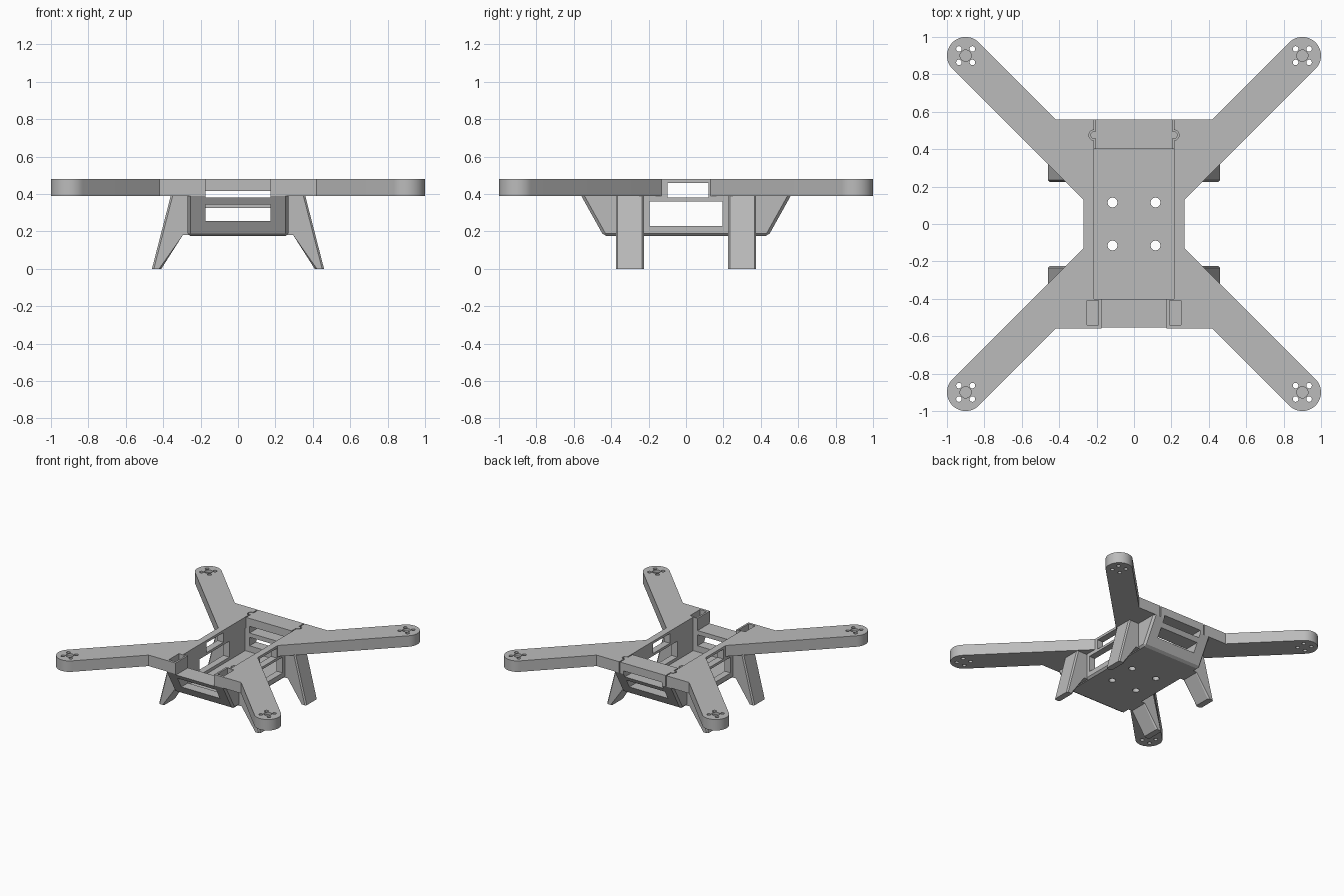
import bpy
import bmesh
import math
from mathutils import Vector, Matrix

if "Cube" in bpy.data.objects:
    bpy.data.objects.remove(bpy.data.objects["Cube"], do_unlink=True)

grey = bpy.data.materials.new("frame grey")
grey.use_nodes = True
grey.diffuse_color = (0.5, 0.5, 0.5, 1)
grey.node_tree.nodes["Principled BSDF"].inputs["Base Color"].default_value = (0.5, 0.5, 0.5, 1)

PLATE_LOW, PLATE_TOP, TUB_LOW = 0.39, 0.48, 0.175
SIDES = (-1, 1)


def prism(bm, points, low, high, axis="z"):
    """Extrude a flat outline along an axis; x takes (y, z), y takes (x, z)."""
    place = {"x": lambda a, b, c: (c, a, b),
             "y": lambda a, b, c: (a, c, b),
             "z": lambda a, b, c: (a, b, c)}[axis]
    face = bm.faces.new([bm.verts.new(place(a, b, low)) for a, b in points])
    out = bmesh.ops.extrude_face_region(bm, geom=[face])["geom"]
    verts = [v for v in out if isinstance(v, bmesh.types.BMVert)]
    bmesh.ops.translate(bm, verts=verts, vec=Vector(place(0, 0, high - low)))
    bmesh.ops.recalc_face_normals(bm, faces=bm.faces[:])


def box(bm, x0, x1, y0, y1, z0, z1):
    prism(bm, [(x0, y0), (x1, y0), (x1, y1), (x0, y1)], z0, z1)


def drill(bm, x, y, radius, z0, z1, sides=24):
    bmesh.ops.create_cone(bm, cap_ends=True, segments=sides, radius1=radius, radius2=radius,
                          depth=z1 - z0, matrix=Matrix.Translation((x, y, (z0 + z1) / 2)))


def make(name, bm):
    mesh = bpy.data.meshes.new(name)
    bm.to_mesh(mesh)
    bm.free()
    obj = bpy.data.objects.new(name, mesh)
    bpy.context.collection.objects.link(obj)
    mesh.materials.append(grey)
    return obj


def cut(obj, bm):
    """Subtract a cutter mesh and bake the result."""
    cutter = make("cutter", bm)
    cutter.hide_render = True
    mod = obj.modifiers.new("cut", "BOOLEAN")
    mod.operation, mod.solver, mod.use_self = "DIFFERENCE", "EXACT", True
    mod.object = cutter
    graph = bpy.context.evaluated_depsgraph_get()
    baked = bpy.data.meshes.new_from_object(obj.evaluated_get(graph))
    obj.modifiers.clear()
    obj.data = baked
    bpy.data.objects.remove(cutter, do_unlink=True)


def smooth(obj):
    obj.data.polygons.foreach_set("use_smooth", [True] * len(obj.data.polygons))
    obj.data.set_sharp_from_angle(angle=math.radians(30))


def shared_slots(bm):
    """Openings that run through both the plate and the tub."""
    box(bm, -0.175, 0.175, -0.7, -0.38, 0.38, 0.6)      # front notch
    box(bm, -0.175, 0.175, 0.38, 0.7, 0.36, 0.415)      # upper rear slot
    box(bm, -0.4, 0.4, -0.1, 0.12, 0.38, 0.46)          # upper side window


# Top plate: waisted centre with four diagonal round-ended arms
quarter = [(0.27, 0.13)]
for i in range(25):
    a = math.radians(-45 + 180 * i / 24)
    quarter.append((0.9 + 0.1 * math.cos(a), 0.9 + 0.1 * math.sin(a)))
quarter.append((0.42, 0.56))
outline = []
for sx, sy in ((1, 1), (-1, 1), (-1, -1), (1, -1)):
    part = [(sx * x, sy * y) for x, y in quarter]
    outline += part if sx * sy > 0 else part[::-1]
bm = bmesh.new()
prism(bm, outline, PLATE_LOW, PLATE_TOP)
plate = make("top_plate", bm)

bm = bmesh.new()
box(bm, -0.215, 0.215, -0.4, 0.7, 0.3, 0.6)
shared_slots(bm)
for sx in SIDES:
    drill(bm, sx * 0.213, 0.475, 0.028, 0.3, 0.6)        # latch recess
    box(bm, sx * 0.22 - 0.03, sx * 0.22 + 0.03, -0.54, -0.41, 0.41, 0.6)
    for sy in SIDES:
        drill(bm, sx * 0.9, sy * 0.9, 0.03, 0.46, 0.6)   # motor shaft recess
        for dx in SIDES:
            for dy in SIDES:
                drill(bm, sx * 0.9 + dx * 0.036, sy * 0.9 + dy * 0.036, 0.015, 0.3, 0.6, 16)
cut(plate, bm)
smooth(plate)

# Tub: sloped ends, chamfered underside, open middle
bm = bmesh.new()
prism(bm, [(-0.44, TUB_LOW), (0.44, TUB_LOW), (0.56, PLATE_LOW), (-0.56, PLATE_LOW)],
      -0.27, 0.27, "x")
lower = [e for e in bm.edges if min(v.co.z for v in e.verts) < 0.2]
bmesh.ops.bevel(bm, geom=lower, offset=0.015, segments=1, affect="EDGES")
tub = make("tub", bm)

bm = bmesh.new()
box(bm, -0.215, 0.215, -0.4, 0.4, 0.205, 0.6)
shared_slots(bm)
box(bm, -0.4, 0.4, -0.195, 0.195, 0.23, 0.36)            # side window
box(bm, -0.175, 0.175, -0.7, -0.38, 0.255, 0.345)        # front slot
box(bm, -0.175, 0.175, 0.38, 0.7, 0.255, 0.325)          # rear slot
for sx in SIDES:
    for sy in SIDES:
        drill(bm, sx * 0.115, sy * 0.115, 0.026, 0.1, 0.3)
cut(tub, bm)

# Rear crossbar held between the plate halves, with round latch tabs
bm = bmesh.new()
box(bm, -0.207, 0.207, 0.4, 0.56, PLATE_LOW, PLATE_TOP)
bar = make("rear_crossbar", bm)
bm = bmesh.new()
shared_slots(bm)
cut(bar, bm)
for sx, side in ((1, "left"), (-1, "right")):
    bm = bmesh.new()
    drill(bm, sx * 0.213, 0.475, 0.02, PLATE_LOW, PLATE_TOP)
    smooth(make(side + "_latch_tab", bm))

# Four splayed legs
profile = [(0.25, 0.389), (0.36, 0.389), (0.46, 0), (0.41, 0), (0.295, 0.18), (0.25, 0.18)]
for sx, side in ((1, "left"), (-1, "right")):
    for sy, end in ((-1, "front"), (1, "rear")):
        bm = bmesh.new()
        y0, y1 = sorted((sy * 0.225, sy * 0.375))
        prism(bm, [(sx * x, z) for x, z in profile], y0, y1, "y")
        long_edges = [e for e in bm.edges
                      if abs(e.verts[0].co.z - e.verts[1].co.z) > 0.1
                      and min(abs(v.co.x) for v in e.verts) > 0.28]
        bmesh.ops.bevel(bm, geom=long_edges, offset=0.01, segments=1, affect="EDGES")
        make(f"{end}_{side}_leg", bm)
